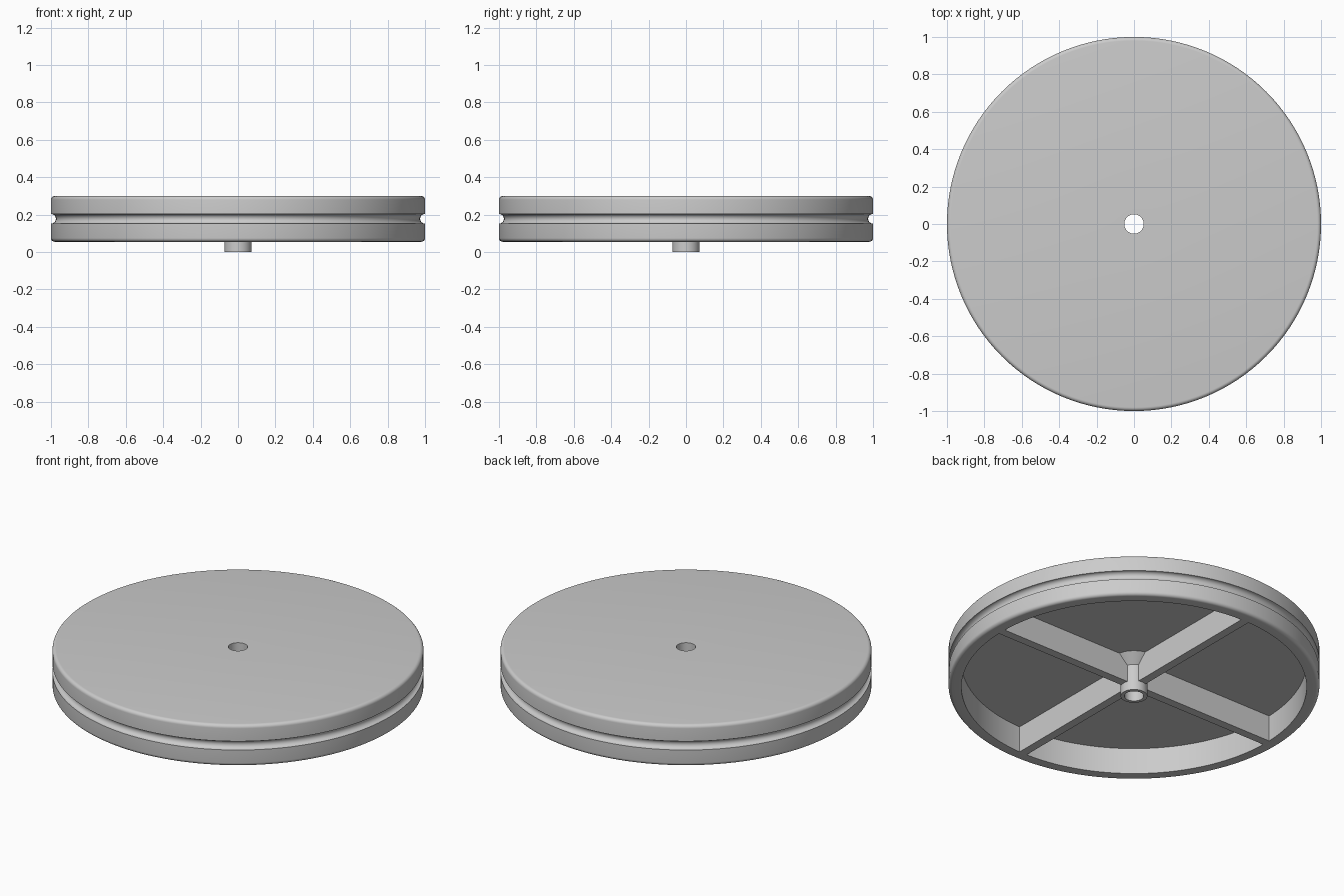
import bpy, bmesh
from math import sin, cos, pi, radians
from mathutils import Matrix, Vector

cube = bpy.data.objects.get("Cube")
if cube:
    bpy.data.objects.remove(cube, do_unlink=True)

# Single grey material
grey = bpy.data.materials.new("plain_grey")
grey.use_nodes = True
colour = (0.6, 0.6, 0.6, 1)
grey.diffuse_color = colour
grey.node_tree.nodes["Principled BSDF"].inputs["Base Color"].default_value = colour

BASE, TOP, CEILING = 0.055, 0.30, 0.21
RIM, HUB, BORE = 0.93, 0.072, 0.052
FILLET, GROOVE, GROOVE_Z = 0.02, 0.026, 0.178
SEGMENTS = 128


def arc(r, z, radius, start, end, steps):
    """Points on an arc in the (radius, height) plane, angles in degrees."""
    angles = [radians(start + (end - start) * i / steps) for i in range(steps + 1)]
    return [(r + radius * cos(a), z + radius * sin(a)) for a in angles]


def make_object(name, bm):
    bmesh.ops.recalc_face_normals(bm, faces=bm.faces)
    mesh = bpy.data.meshes.new(name)
    bm.to_mesh(mesh)
    bm.free()
    mesh.materials.append(grey)
    obj = bpy.data.objects.new(name, mesh)
    bpy.context.collection.objects.link(obj)
    return obj


# Wheel body: closed section turned round the axle, with rim groove and flared hub
profile = [(BORE, 0), (HUB, 0), (HUB, CEILING - 0.054), (HUB + 0.054, CEILING),
           (RIM, CEILING), (RIM, BASE)]
profile += arc(1 - FILLET, BASE + FILLET, FILLET, -90, 0, 6)
profile += arc(1, GROOVE_Z, GROOVE, 270, 90, 14)
profile += arc(1 - FILLET, TOP - FILLET, FILLET, 0, 90, 6)
profile.append((BORE, TOP))

bm = bmesh.new()
verts = [bm.verts.new((r, 0, z)) for r, z in profile]
edges = [bm.edges.new((v, verts[(i + 1) % len(verts)])) for i, v in enumerate(verts)]
bmesh.ops.spin(bm, geom=verts + edges, cent=(0, 0, 0), axis=(0, 0, 1),
               angle=2 * pi, steps=SEGMENTS, use_merge=True)
bmesh.ops.remove_doubles(bm, verts=bm.verts, dist=0.0001)
wheel = make_object("wheel_body", bm)
bpy.ops.object.select_all(action='DESELECT')
wheel.select_set(True)
bpy.context.view_layer.objects.active = wheel
bpy.ops.object.shade_smooth_by_angle(angle=radians(30))

# Four ribs from hub to rim on the underside
inner, ceiling_overlap = 0.06, CEILING + 0.02
for i, side in enumerate(("left", "back", "right", "front")):
    bm = bmesh.new()
    bmesh.ops.create_cube(bm, size=1)
    size = Vector((RIM - inner, 0.05, ceiling_overlap - BASE))
    centre = Vector(((RIM + inner) / 2, 0, (BASE + ceiling_overlap) / 2))
    bmesh.ops.scale(bm, vec=size, verts=bm.verts)
    bmesh.ops.translate(bm, vec=centre, verts=bm.verts)
    bmesh.ops.rotate(bm, matrix=Matrix.Rotation(i * pi / 2, 3, 'Z'), verts=bm.verts)
    make_object(side + "_rib", bm)
